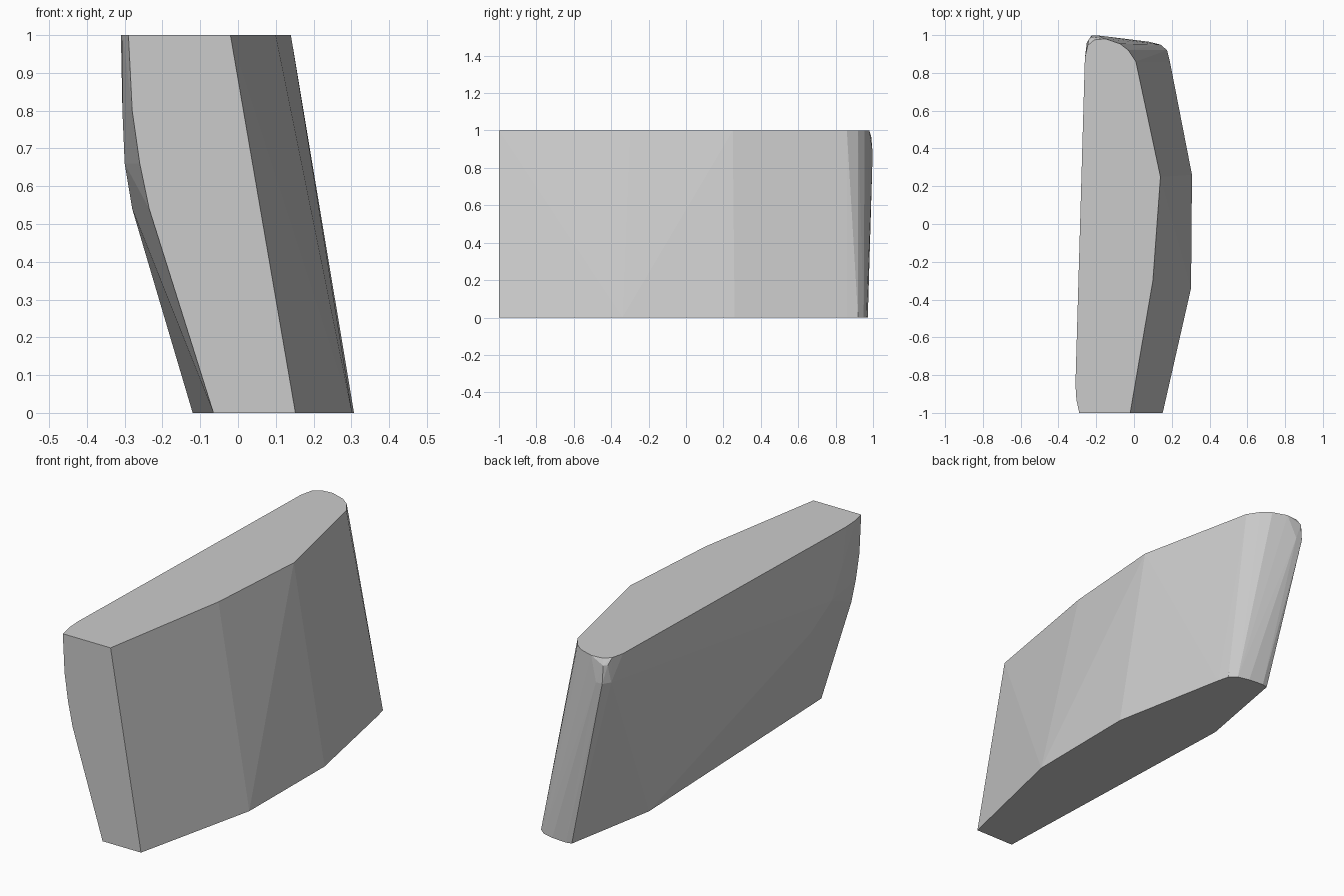
import bpy, bmesh

if "Cube" in bpy.data.objects:
    bpy.data.objects.remove(bpy.data.objects["Cube"])

# Cross-section outlines of the leaning slab (x, y) by height
sections = {
    1.00: [(-0.29, -1), (-0.305, -0.93), (-0.31, -0.85), (-0.26, 0.88), (-0.245, 0.945),
           (-0.21, 0.975), (-0.15, 0.98), (-0.075, 0.955), (-0.03, 0.92), (0.01, 0.86),
           (0.14, 0.25), (0.10, -0.30), (-0.02, -1)],
    0.97: [(-0.24, 0.975), (-0.225, 0.99)],
    0.88: [(-0.25, 0.96), (-0.225, 0.998), (-0.19, 0.998)],
    0.80: [(-0.28, -1), (-0.306, -0.82)],
    0.66: [(-0.26, -1), (-0.30, -0.75)],
    0.54: [(-0.235, -1), (-0.28, -0.60)],
    0.00: [(-0.065, -1), (-0.12, 0.47), (-0.03, 0.965), (0.0, 0.972), (0.08, 0.965),
           (0.14, 0.95), (0.175, 0.92), (0.19, 0.86), (0.307, 0.26), (0.302, -0.34),
           (0.152, -1)],
}

# Wrap the outlines in one convex solid
bm = bmesh.new()
for z, outline in sections.items():
    for x, y in outline:
        bm.verts.new((x, y, z))
hull = bmesh.ops.convex_hull(bm, input=bm.verts[:])
loose = [v for v in bm.verts if not v.link_faces]
bmesh.ops.delete(bm, geom=loose, context='VERTS')
bmesh.ops.dissolve_limit(bm, angle_limit=0.002, verts=bm.verts[:], edges=bm.edges[:])
bmesh.ops.recalc_face_normals(bm, faces=bm.faces[:])

mesh = bpy.data.meshes.new("slanted_block")
bm.to_mesh(mesh)
bm.free()
block = bpy.data.objects.new("slanted_block", mesh)
bpy.context.collection.objects.link(block)

# Plain grey surface
grey = bpy.data.materials.new("light grey")
grey.diffuse_color = (0.6, 0.6, 0.6, 1)
grey.use_nodes = True
grey.node_tree.nodes["Principled BSDF"].inputs["Base Color"].default_value = grey.diffuse_color
mesh.materials.append(grey)
